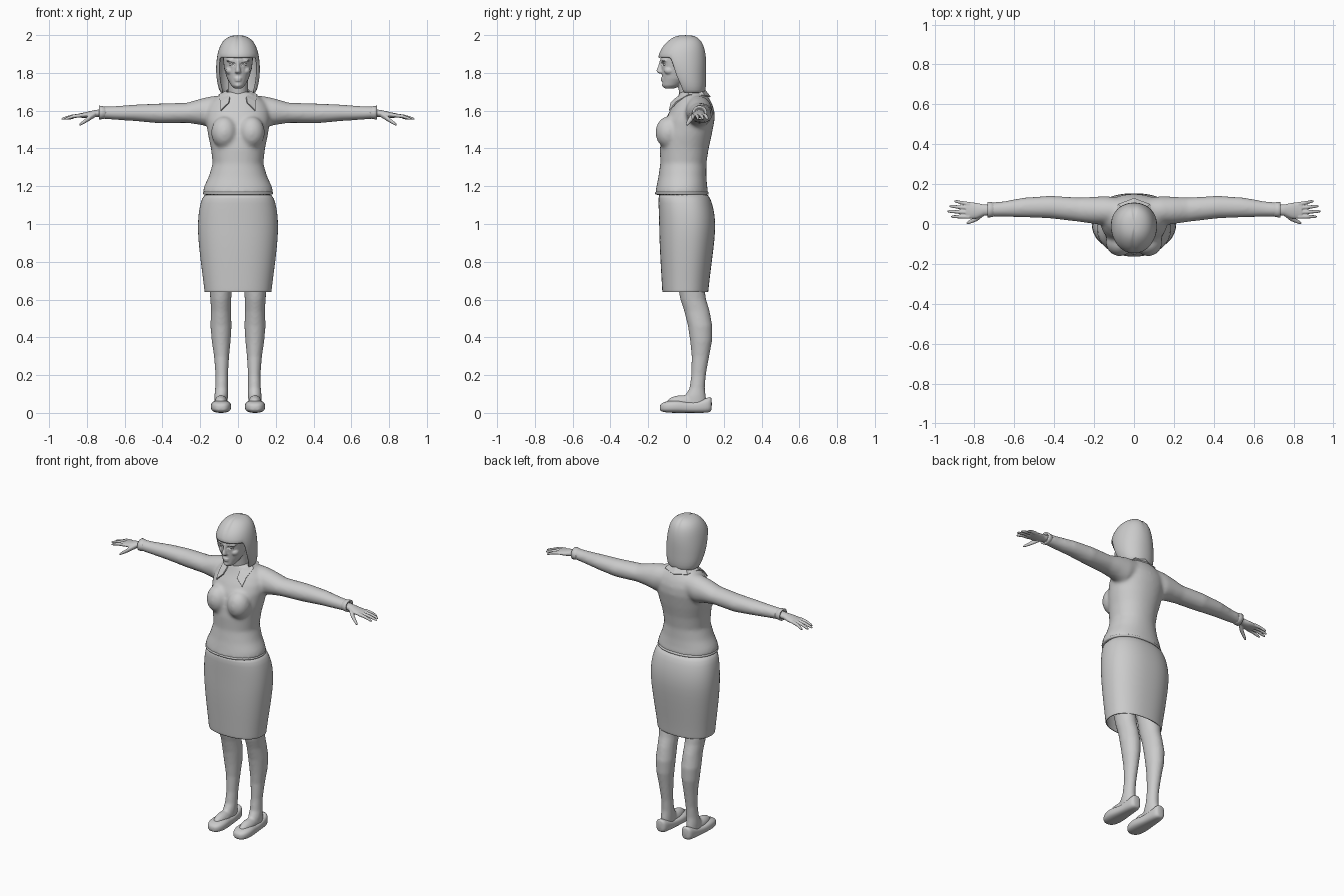
import bpy, bmesh, math
from mathutils import Vector as V


def loft(bm, rings, n=24, p=2.0, caps=(True, True)):
    """Skin rings (centre, u axis, v axis); p > 2 makes the section boxier."""
    def pw(c):
        return math.copysign(abs(c) ** (2 / p), c)
    loops = []
    for c, u, v in rings:
        loops.append([bm.verts.new(c + u * pw(math.cos(2 * math.pi * i / n))
                                   + v * pw(math.sin(2 * math.pi * i / n))) for i in range(n)])
    rows = [[bm.faces.new((a[j], a[(j + 1) % n], b[(j + 1) % n], b[j])) for j in range(n)]
            for a, b in zip(loops, loops[1:])]
    if caps[0]:
        bm.faces.new(loops[0][::-1])
    if caps[1]:
        bm.faces.new(loops[-1])
    return rows


def zr(z, rx, y0, y1, x=0.0):      # level ring from its front and back y
    return V((x, (y0 + y1) / 2, z)), V((rx, 0, 0)), V((0, (y1 - y0) / 2, 0))


def xr(x, y0, y1, z0, z1):         # ring across the x axis
    return V((x, (y0 + y1) / 2, (z0 + z1) / 2)), V((0, (y1 - y0) / 2, 0)), V((0, 0, (z1 - z0) / 2))


def yr(y, rx, z0, z1, x=0.09):     # ring across the y axis
    return V((x, y, (z0 + z1) / 2)), V((rx, 0, 0)), V((0, 0, (z1 - z0) / 2))


def ball(bm, c, r):
    g = bmesh.ops.create_uvsphere(bm, u_segments=20, v_segments=12, radius=1)
    for v in g['verts']:
        v.co = V((c[0] + v.co.x * r[0], c[1] + v.co.y * r[1], c[2] + v.co.z * r[2]))


def finish(name, bm, voxel=0, smooth=0, solid=0, sub=0, mirror=False, shade=True, cutter=None):
    bmesh.ops.recalc_face_normals(bm, faces=bm.faces[:])
    me = bpy.data.meshes.new(name)
    bm.to_mesh(me)
    bm.free()
    for f in me.polygons:
        f.use_smooth = shade
    ob = bpy.data.objects.new(name, me)
    bpy.context.collection.objects.link(ob)
    if voxel:
        m = ob.modifiers.new('fuse', 'REMESH')
        m.mode, m.voxel_size, m.use_smooth_shade = 'VOXEL', voxel, True
    if cutter:
        m = ob.modifiers.new('cut', 'BOOLEAN')
        m.operation, m.object = 'DIFFERENCE', cutter
    if smooth:
        m = ob.modifiers.new('soften', 'SMOOTH')
        m.factor, m.iterations = 0.5, smooth
    if solid:
        m = ob.modifiers.new('thickness', 'SOLIDIFY')
        m.thickness, m.offset = solid, -1
    if sub:
        m = ob.modifiers.new('round', 'SUBSURF')
        m.levels = m.render_levels = sub
    if mirror:
        ob.modifiers.new('mirror', 'MIRROR').use_clip = False
    return ob


# blouse: torso, bust and sleeves fused into one soft skin
bm = bmesh.new()
loft(bm, [zr(*r) for r in (
    (1.155, .180, -.158, .115), (1.17, .186, -.162, .117), (1.20, .179, -.156, .112),
    (1.25, .155, -.146, .108), (1.32, .134, -.136, .108), (1.40, .143, -.138, .12),
    (1.47, .158, -.13, .136), (1.55, .17, -.11, .151), (1.60, .168, -.085, .15),
    (1.64, .15, -.06, .137), (1.67, .118, -.045, .12), (1.70, .075, -.033, .095))], 40, 2.15)
for s in (1, -1):
    ball(bm, (s * .072, -.092, 1.485), (.07, .07, .085))
    loft(bm, [xr(s * r[0], *r[1:]) for r in (
        (.06, 0, .13, 1.54, 1.683), (.14, -.005, .14, 1.51, 1.677), (.20, 0, .137, 1.525, 1.663),
        (.27, .01, .133, 1.535, 1.642), (.42, .028, .142, 1.533, 1.638), (.55, .033, .133, 1.545, 1.632),
        (.66, .036, .113, 1.552, 1.624), (.725, .036, .108, 1.557, 1.622))], 24)
finish('blouse', bm, voxel=.01, smooth=8)

# hem band and sleeve cuffs
bm = bmesh.new()
loft(bm, [zr(1.152, .182, -.16, .117), zr(1.158, .187, -.164, .121),
          zr(1.168, .187, -.164, .121), zr(1.176, .182, -.159, .115)], 40, 2.15)
finish('blouse_hem', bm, sub=1)
bm = bmesh.new()
loft(bm, [xr(*r) for r in ((.69, .04, .105, 1.56, 1.618), (.718, .034, .11, 1.555, 1.624),
                           (.735, .033, .111, 1.553, 1.627), (.735, .042, .102, 1.562, 1.617),
                           (.715, .05, .095, 1.57, 1.61))], 24)
finish('cuff', bm, mirror=True)

# collar: folded band running from the front points round the back of the neck
bm = bmesh.new()
top = [(.008, -.09, 1.62), (.045, -.05, 1.672), (.064, .01, 1.705), (.05, .075, 1.715), (0, .098, 1.715)]
low = [(.09, -.088, 1.603), (.095, -.052, 1.648), (.102, .015, 1.687), (.08, .1, 1.682), (0, .13, 1.675)]
low[0], top[0] = (.092, -.09, 1.603), (.05, -.082, 1.643)
a, b = ([bm.verts.new(c) for c in row] for row in (top, low))
for i in range(4):
    bm.faces.new((a[i], a[i + 1], b[i + 1], b[i]))
finish('collar', bm, solid=.007, mirror=True, shade=False)

# skirt: open tube
bm = bmesh.new()
loft(bm, [zr(*r) for r in (
    (1.17, .172, -.145, .11), (1.14, .19, -.146, .128), (1.08, .207, -.145, .148),
    (1.0, .214, -.142, .157), (.92, .211, -.141, .152), (.80, .198, -.135, .137),
    (.70, .184, -.129, .124), (.645, .178, -.126, .119), (.638, .177, -.125, .118))],
    40, 2.3, (True, False))
finish('skirt', bm, solid=.008, sub=1)

# legs with the bare instep
bm = bmesh.new()
loft(bm, [zr(*r) for r in (
    (.80, .072, -.07, .085, .092), (.68, .063, -.045, .095, .092), (.60, .055, -.03, .107, .091),
    (.54, .053, -.01, .125, .09), (.46, .056, .01, .14, .09), (.38, .05, .022, .138, .089),
    (.30, .04, .03, .123, .087), (.20, .033, .028, .105, .086), (.13, .034, .018, .1, .087),
    (.09, .036, -.005, .105, .089), (.03, .034, -.02, .11, .09))], 20)
ball(bm, (.09, -.02, .052), (.036, .085, .042))
finish('leg', bm, voxel=.008, smooth=4, mirror=True)

# flat shoes, dipping at the instep opening
bm = bmesh.new()
loft(bm, [yr(*r) for r in (
    (-.139, .016, .014, .04), (-.128, .036, .006, .053), (-.10, .051, .001, .063),
    (-.06, .055, 0, .068), (-.025, .052, 0, .066), (.01, .046, 0, .058), (.06, .041, 0, .062),
    (.105, .039, 0, .078), (.128, .033, .004, .086), (.137, .02, .014, .08))], 24, 2.7)
finish('shoe', bm, sub=1, mirror=True)

# hands: palm, four fingers and thumb
bm = bmesh.new()
loft(bm, [xr(*r) for r in ((.70, .045, .098, 1.57, 1.61), (.755, .042, .098, 1.566, 1.604),
                           (.79, .028, .106, 1.562, 1.596), (.825, .026, .111, 1.562, 1.588),
                           (.842, .03, .108, 1.564, 1.585))], 20)


def finger(path):
    loft(bm, [xr(x, y - r, y + r, z - r, z + r) for x, y, z, r in path], 10)


for y0, x1, y1 in ((.036, .918, .037), (.058, .935, .063), (.08, .927, .089), (.1, .902, .113)):
    xm, ym = (.825 + x1) / 2, (y0 + y1) / 2
    finger([(.825, y0, 1.576, .0105), (xm, ym, 1.570, .0095), (x1 - .012, y1, 1.559, .0075),
            (x1, y1, 1.555, .004)])
finger([(.755, .055, 1.582, .016), (.785, .03, 1.562, .015), (.812, .016, 1.543, .0115),
        (.832, .007, 1.53, .009), (.84, .004, 1.525, .004)])
finish('hand', bm, voxel=.0035, smooth=2, mirror=True)

# eye socket cutter
bm = bmesh.new()
for s in (1, -1):
    ball(bm, (s * .034, -.133, 1.846), (.022, .017, .011))
sockets = finish('eye_socket_cutter', bm)
sockets.hide_render = True
sockets.hide_set(True)

# head and neck with nose, lips, brows and cheeks
bm = bmesh.new()
loft(bm, [zr(*r) for r in (
    (1.718, .02, -.113, -.06), (1.733, .036, -.125, -.03), (1.77, .057, -.126, .03),
    (1.82, .073, -.13, .07), (1.87, .079, -.136, .075), (1.92, .075, -.125, .065),
    (1.955, .05, -.08, .04))], 28)
loft(bm, [zr(1.60, .06, -.05, .09), zr(1.68, .053, -.035, .08), zr(1.80, .052, -.05, .07)], 24)
loft(bm, [zr(1.868, .008, -.139, -.11), zr(1.835, .010, -.148, -.11), zr(1.813, .014, -.158, -.11),
          zr(1.803, .017, -.154, -.11), zr(1.797, .011, -.143, -.11)], 14)
ball(bm, (0, -.121, 1.771), (.021, .014, .006))
ball(bm, (0, -.121, 1.760), (.019, .013, .006))
ball(bm, (0, -.112, 1.735), (.018, .016, .013))
for s in (1, -1):
    ball(bm, (s * .036, -.113, 1.865), (.027, .018, .007))
    ball(bm, (s * .042, -.088, 1.812), (.024, .028, .022))
finish('head', bm, voxel=.0045, smooth=3, cutter=sockets)

# eyes
bm = bmesh.new()
ball(bm, (.034, -.108, 1.846), (.015, .0135, .009))
finish('eye', bm, mirror=True)

# bobbed hair: dome with the face window removed below the fringe
bm = bmesh.new()
rows = loft(bm, [zr(*r) for r in (
    (2.0, .02, -.035, .03), (1.99, .055, -.07, .06), (1.968, .082, -.1, .085),
    (1.93, .102, -.135, .1), (1.88, .113, -.151, .107), (1.83, .117, -.13, .108),
    (1.78, .115, -.11, .107), (1.73, .108, -.075, .107), (1.69, .092, -.055, .1))],
    40, 2.1, (True, False))
window = [f for row in rows[4:] for j, f in enumerate(row)
          if abs((j + .5) * 9 - 270) < 64]
bmesh.ops.delete(bm, geom=window, context='FACES')
for v in bm.verts:                 # centre parting
    if abs(v.co.x) < .002 and v.co.z > 1.92:
        v.co.z -= .008
finish('hair', bm, solid=.012, sub=1)
